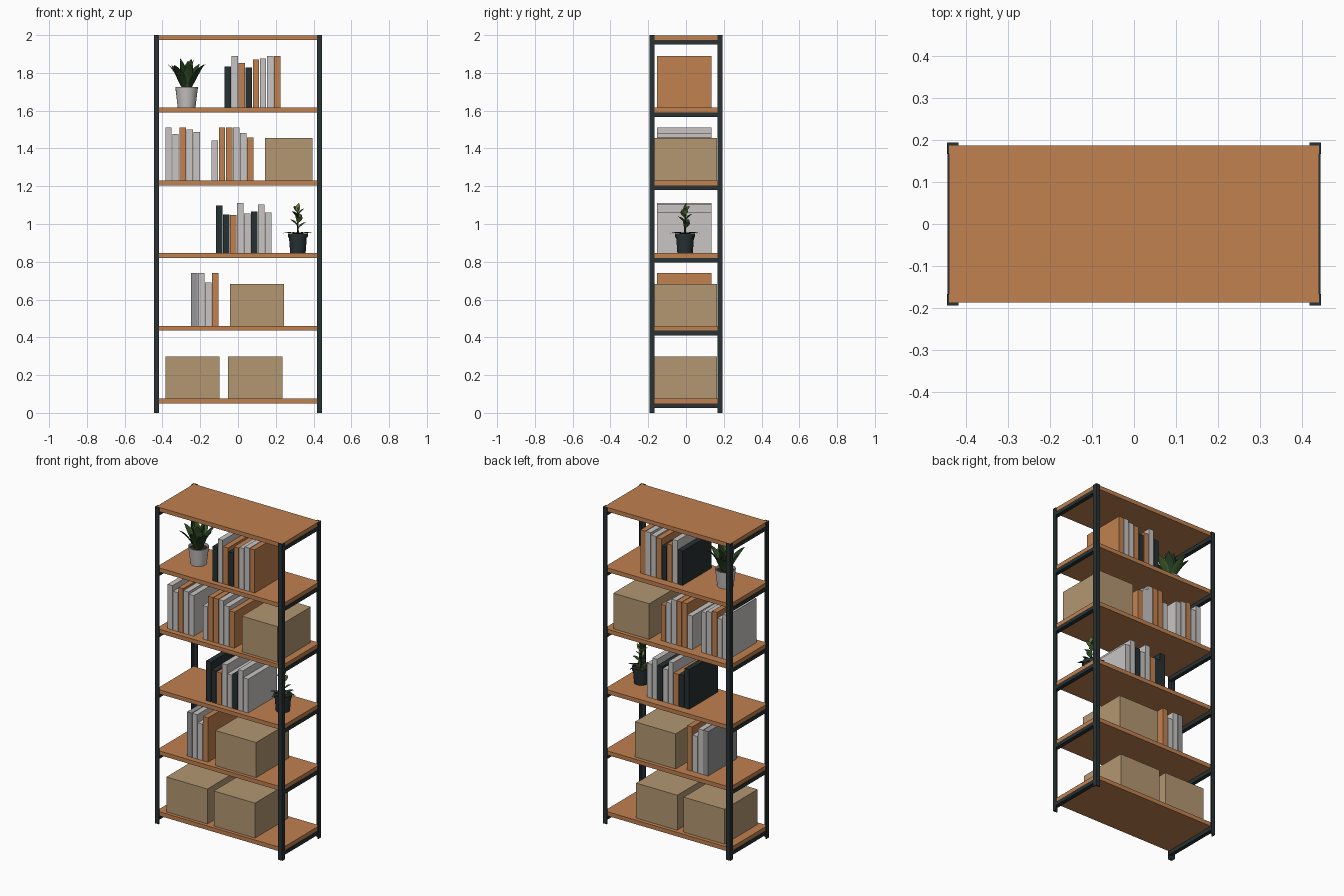
import bpy, bmesh, math, random
from mathutils import Vector

if "Cube" in bpy.data.objects:
    bpy.data.objects.remove(bpy.data.objects["Cube"])

random.seed(4)


def material(name, rgb):
    m = bpy.data.materials.new(name)
    m.diffuse_color = (*rgb, 1)
    m.use_nodes = True
    m.node_tree.nodes["Principled BSDF"].inputs["Base Color"].default_value = m.diffuse_color
    return m


WOOD = material("orange_wood", (0.53, 0.22, 0.08))
METAL = material("black_metal", (0.022, 0.032, 0.033))
CARD = material("cardboard", (0.45, 0.31, 0.165))
LIGHT = material("light_grey", (0.58, 0.56, 0.55))
GREY = material("mid_grey", (0.31, 0.31, 0.32))
DARK = material("charcoal", (0.02, 0.03, 0.032))
GREEN = material("leaf_green", (0.045, 0.10, 0.022))
DEEP = material("deep_green", (0.018, 0.045, 0.016))
LIME = material("pale_green", (0.14, 0.20, 0.05))
SOIL = material("soil", (0.03, 0.018, 0.01))


def finish(bm, name, mats, smooth=False):
    mesh = bpy.data.meshes.new(name)
    bm.to_mesh(mesh)
    bm.free()
    for m in mats:
        mesh.materials.append(m)
    ob = bpy.data.objects.new(name, mesh)
    bpy.context.collection.objects.link(ob)
    if smooth:
        bpy.ops.object.select_all(action='DESELECT')
        bpy.context.view_layer.objects.active = ob
        ob.select_set(True)
        bpy.ops.object.shade_smooth_by_angle(angle=math.radians(40))
    return ob


def box(name, x0, x1, y0, y1, z0, z1, mat):
    bm = bmesh.new()
    bmesh.ops.create_cube(bm, size=1)
    for v in bm.verts:
        v.co = (x1 if v.co.x > 0 else x0, y1 if v.co.y > 0 else y0,
                z1 if v.co.z > 0 else z0)
    return finish(bm, name, [mat])


# Corner posts: angle-section uprights, mirrored to all four corners
W, D, LEG = 0.445, 0.194, 0.028
section = [(0, 0), (LEG, 0), (LEG, 0.007), (0.005, 0.007), (0.005, LEG), (0, LEG)]
for sx in (-1, 1):
    for sy in (-1, 1):
        bm = bmesh.new()
        face = bm.faces.new([bm.verts.new((sx * (W - u), sy * (D - v), 0)) for u, v in section])
        top = bmesh.ops.extrude_face_region(bm, geom=[face])
        bmesh.ops.translate(bm, vec=(0, 0, 2),
                            verts=[g for g in top["geom"] if isinstance(g, bmesh.types.BMVert)])
        bmesh.ops.recalc_face_normals(bm, faces=bm.faces)
        finish(bm, "corner_post", [METAL])

# Shelves with a support rail under each end
TOPS = [0.077, 0.461, 0.847, 1.23, 1.617, 1.999]
for z in TOPS:
    box("shelf", -0.44, 0.44, -0.187, 0.187, z - 0.026, z, WOOD)
    for s in (-1, 1):
        a, b = sorted((s * 0.443, s * 0.418))
        box("end_rail", a, b, -0.187, 0.187, z - 0.05, z - 0.026, METAL)

# Storage boxes: shelf, left, right, top
for i, x0, x1, z1 in [(0, -0.384, -0.098, 0.298), (0, -0.053, 0.235, 0.298),
                      (1, -0.042, 0.243, 0.683), (3, 0.143, 0.394, 1.455)]:
    box("storage_box", x0, x1, -0.166, 0.163, TOPS[i], z1, CARD)

# Rows of books: shelf, left edge, then colour letters and heights
ROWS = [
    (1, -0.249, "GLLO", [.28, .28, .23, .28]),
    (2, -0.117, "DDOLLDLL", [.25, .203, .201, .264, .209, .219, .256, .214]),
    (3, -0.385, "LLOLL", [.28, .246, .28, .27, .257]),
    (3, -0.139, "LOOLLO", [.212, .28, .28, .28, .252, .228]),
    (4, -0.071, "DLODOLLO", [.217, .273, .235, .212, .254, .26, .273, .273]),
]
INK = {"G": GREY, "L": LIGHT, "O": WOOD, "D": DARK}
for shelf, x, letters, heights in ROWS:
    for letter, h in zip(letters, heights):
        box("book", x, x + 0.034, -0.153, 0.135, TOPS[shelf], TOPS[shelf] + h, INK[letter])
        x += 0.0373


def pot(name, x, y, z, profile, mat, soil_from):
    """Lathe a (radius, height) profile; the last ring is filled as soil."""
    bm = bmesh.new()
    n, rings = 24, []
    for r, h in profile:
        rings.append([bm.verts.new((x + r * math.cos(k * math.tau / n),
                                    y + r * math.sin(k * math.tau / n), z + h))
                      for k in range(n)])
    bm.faces.new(rings[0][::-1])
    for a, b in zip(rings, rings[1:]):
        for k in range(n):
            j = (k + 1) % n
            bm.faces.new((a[k], a[j], b[j], b[k]))
    bm.faces.new(rings[-1]).material_index = 1
    return finish(bm, name, [mat, SOIL], True)


def leaf(bm, base, az, tilt, bend, length, width, mat, stalk=0.0):
    """Folded leaf blade curving away from its base."""
    out = Vector((math.cos(az), math.sin(az), 0))
    side = Vector((-math.sin(az), math.cos(az), 0))
    p, rows, n = Vector(base), [], 8
    for i in range(n + 1):
        t = i / n
        a = tilt + bend * t
        step = out * math.sin(a) + Vector((0, 0, math.cos(a)))
        up = side.cross(step)
        s = max(0.0, (t - stalk) / (1 - stalk))
        w = width / 2 * max(0.05, math.sin(math.pi * s ** 0.85) ** 0.75 if 0 < s < 1 else 0)
        rows.append([bm.verts.new(p + side * w * k - up * abs(k) * w * 0.3) for k in (-1, 0, 1)])
        p = p + step * length / n
    for a, b in zip(rows, rows[1:]):
        for k in (0, 1):
            bm.faces.new((a[k], a[k + 1], b[k + 1], b[k])).material_index = mat


# Large potted plant: upright broad leaves fanning from the pot
px, py, pz = -0.272, -0.005, TOPS[4]
pot("large_pot", px, py, pz, [(0.047, 0), (0.060, 0.108), (0.054, 0.108), (0.052, 0.095)], LIGHT, 3)
bm = bmesh.new()
for count, tilt, bend, length, r in [(8, 0.38, 0.45, 0.165, 0.022), (5, 0.12, 0.25, 0.168, 0.012)]:
    for k in range(count):
        az = math.tau * k / count + 0.2 * random.random()
        leaf(bm, (px + r * math.cos(az), py + r * math.sin(az), pz + 0.092), az,
             tilt + random.uniform(-0.08, 0.08), bend, length * random.uniform(0.93, 1.02),
             0.058, k % 2)
finish(bm, "large_plant_leaves", [GREEN, DEEP], True)

# Small potted plant: stem, drooping lower leaves and short upper leaves
px, py, pz = 0.317, -0.005, TOPS[2]
pot("small_pot", px, py, pz, [(0.041, 0), (0.047, 0.082), (0.052, 0.082), (0.053, 0.102),
                              (0.046, 0.102), (0.045, 0.092)], DARK, 5)
bm = bmesh.new()
bmesh.ops.create_cone(bm, segments=8, radius1=0.005, radius2=0.003, depth=0.15, cap_ends=True)
bmesh.ops.translate(bm, verts=bm.verts, vec=(px, py, pz + 0.165))
finish(bm, "small_plant_stem", [DEEP], True)
bm = bmesh.new()
for k in range(6):
    leaf(bm, (px, py, pz + 0.095), math.tau * k / 6 + 0.2, 1.2, 0.6, 0.082, 0.026, 1)
for k in range(7):
    leaf(bm, (px, py, pz + 0.125 + 0.014 * k), 2.4 * k + 0.4, 0.75 - 0.04 * k, 0.35,
         0.062 - 0.002 * k, 0.036, (0, 1, 2)[k % 3], 0.15)
leaf(bm, (px, py, pz + 0.215), 1.0, 0.1, 0.2, 0.05, 0.03, 2)
finish(bm, "small_plant_leaves", [GREEN, DEEP, LIME], True)
